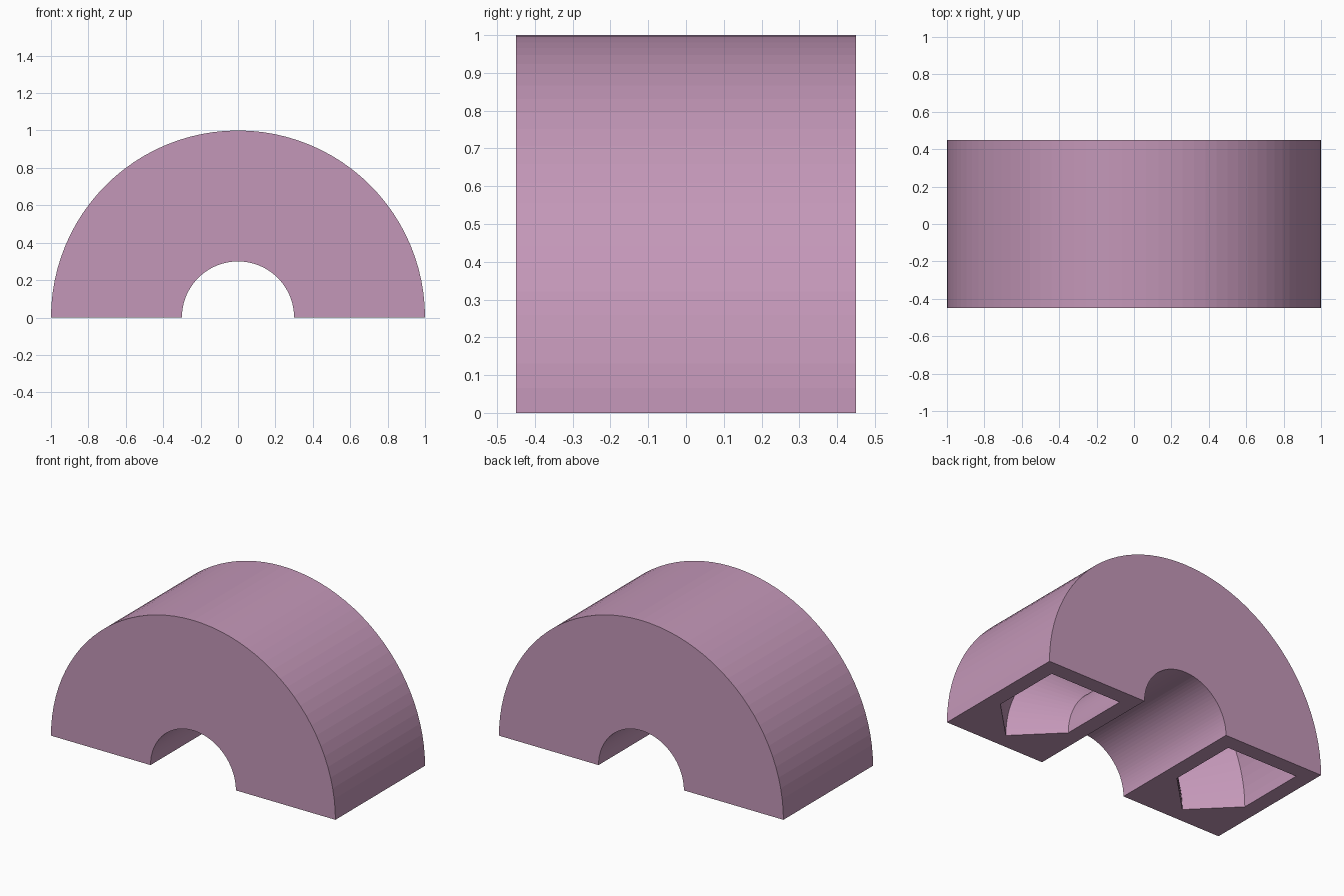
import bpy, bmesh, math

if "Cube" in bpy.data.objects:
    bpy.data.objects.remove(bpy.data.objects["Cube"])

SEGMENTS = 48

# Cross-sections at the foot of the arch, as (radius, y)
outer_profile = [(0.3, -0.45), (1.0, -0.45), (1.0, 0.45), (0.3, 0.45)]
channel_profile = [(0.4, 0.35), (0.9, 0.35), (0.9, -0.1), (0.65, -0.35), (0.4, -0.1)]


def revolve(bm, profile):
    """Sweep a closed profile half a turn about y; return the two end loops' edges."""
    rings = []
    for i in range(SEGMENTS + 1):
        a = math.pi * i / SEGMENTS
        rings.append([bm.verts.new((r * math.cos(a), y, r * math.sin(a) if 0 < i < SEGMENTS else 0))
                      for r, y in profile])
    n = len(profile)
    for a, b in zip(rings, rings[1:]):
        for j in range(n):
            k = (j + 1) % n
            bm.faces.new((a[j], a[k], b[k], b[j]))
    return [[bm.edges.get((ring[j], ring[(j + 1) % n])) for j in range(n)]
            for ring in (rings[0], rings[-1])]


bm = bmesh.new()
# Solid half ring and the hollow channel inside it
outer_ends = revolve(bm, outer_profile)
channel_ends = revolve(bm, channel_profile)

# Flat feet with the channel openings
for outer, channel in zip(outer_ends, channel_ends):
    bmesh.ops.triangle_fill(bm, edges=outer + channel, use_beauty=True, normal=(0, 0, -1))
bmesh.ops.recalc_face_normals(bm, faces=bm.faces)

mesh = bpy.data.meshes.new("hollow_arch")
bm.to_mesh(mesh)
bm.free()
arch = bpy.data.objects.new("hollow_arch", mesh)
bpy.context.collection.objects.link(arch)

# Mauve colour
mauve = bpy.data.materials.new("mauve")
mauve.diffuse_color = (0.55, 0.31, 0.48, 1)
mauve.use_nodes = True
mauve.node_tree.nodes["Principled BSDF"].inputs["Base Color"].default_value = mauve.diffuse_color
mesh.materials.append(mauve)
